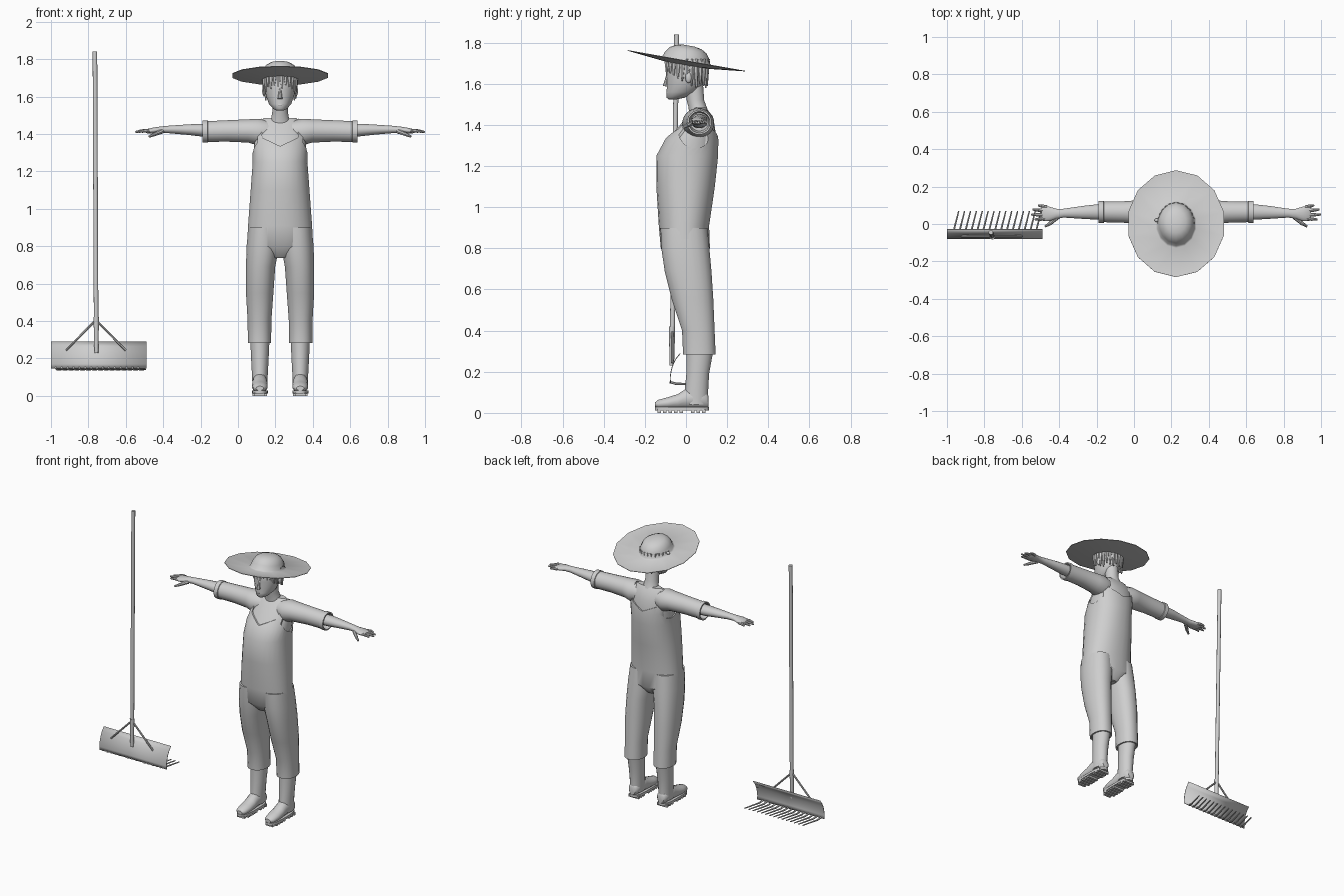
import bpy, bmesh, math
from mathutils import Vector, Matrix

if "Cube" in bpy.data.objects:
    bpy.data.objects.remove(bpy.data.objects["Cube"], do_unlink=True)

grey = bpy.data.materials.new("plain grey")
grey.use_nodes = True
grey.diffuse_color = (0.62, 0.62, 0.62, 1)
grey.node_tree.nodes["Principled BSDF"].inputs["Base Color"].default_value = grey.diffuse_color

BODY_X = 0.225
SIDES = (("right", -1), ("left", 1))


def smooth(obj, angle=40):
    bpy.ops.object.select_all(action='DESELECT')
    obj.select_set(True)
    bpy.context.view_layer.objects.active = obj
    bpy.ops.object.shade_smooth_by_angle(angle=math.radians(angle))


def make(name, bm, angle=40):
    bmesh.ops.recalc_face_normals(bm, faces=bm.faces)
    mesh = bpy.data.meshes.new(name)
    bm.to_mesh(mesh)
    bm.free()
    mesh.materials.append(grey)
    obj = bpy.data.objects.new(name, mesh)
    bpy.context.collection.objects.link(obj)
    smooth(obj, angle)
    return obj


def loft(name, axis, rings, sides=20, power=1.0, angle=40):
    """Skin elliptical rings (position, centre a, centre b, radius a, radius b) along an axis."""
    bm = bmesh.new()
    loops = []
    for t, a, b, ra, rb in rings:
        loop = []
        for i in range(sides):
            ang = math.tau * (i + 0.5) / sides
            c, s = math.cos(ang), math.sin(ang)
            u = a + ra * math.copysign(abs(c) ** power, c)
            v = b + rb * math.copysign(abs(s) ** power, s)
            loop.append(bm.verts.new({"x": (t, u, v), "y": (u, t, v), "z": (u, v, t)}[axis]))
        loops.append(loop)
    for low, high in zip(loops, loops[1:]):
        for i in range(sides):
            j = (i + 1) % sides
            bm.faces.new((low[i], low[j], high[j], high[i]))
    bm.faces.new(loops[0])
    bm.faces.new(loops[-1])
    return make(name, bm, angle)


def rods(name, parts, sides=8):
    """Tapered rods (start, end, start radius, end radius) in one object."""
    bm = bmesh.new()
    for p, q, r1, r2 in parts:
        p, q = Vector(p), Vector(q)
        d = q - p
        place = Matrix.Translation((p + q) / 2) @ d.to_track_quat('Z', 'Y').to_matrix().to_4x4()
        bmesh.ops.create_cone(bm, cap_ends=True, segments=sides, radius1=r1, radius2=r2,
                              depth=d.length, matrix=place)
    return make(name, bm)


def ball(name, centre, size):
    bm = bmesh.new()
    bmesh.ops.create_uvsphere(bm, u_segments=12, v_segments=8, radius=1,
                              matrix=Matrix.Translation(centre) @ Matrix.Diagonal((*size, 1)))
    return make(name, bm, 180)


def cut(obj, cutter):
    mod = obj.modifiers.new("cut", 'BOOLEAN')
    mod.operation, mod.solver, mod.object = 'DIFFERENCE', 'EXACT', cutter
    bpy.context.view_layer.objects.active = obj
    bpy.ops.object.modifier_apply(modifier=mod.name)
    bpy.data.objects.remove(cutter, do_unlink=True)


def prism(name, points, x0, depth):
    """Outline in x and z, extruded along y."""
    bm = bmesh.new()
    face = bm.faces.new([bm.verts.new((x0 + x, -depth, z)) for x, z in points])
    new = bmesh.ops.extrude_face_region(bm, geom=[face])["geom"]
    bmesh.ops.translate(bm, vec=(0, 2 * depth, 0),
                        verts=[v for v in new if isinstance(v, bmesh.types.BMVert)])
    return make(name, bm)


# Torso: height, centre depth, half depth, half width
torso = [(0.74, 0, 0.07, 0.06), (0.8, -0.003, 0.12, 0.178), (0.91, -0.01, 0.123, 0.172),
         (1.1, -0.002, 0.143, 0.158), (1.25, 0.006, 0.151, 0.147), (1.33, 0.028, 0.13, 0.147),
         (1.41, 0.057, 0.088, 0.142), (1.46, 0.065, 0.06, 0.125), (1.488, 0.07, 0.035, 0.095)]
loft("shirt", "z", [(z - 0.004, BODY_X, y, w - 0.007, d - 0.007) for z, y, d, w in torso], 28, 0.9)
overalls = loft("overalls_top", "z", [(z, BODY_X, y, w, d) for z, y, d, w in torso], 28, 0.9)
cut(overalls, prism("neck_cutter", [(-0.095, 1.38), (0, 1.335), (0.095, 1.38),
                                    (0.105, 1.6), (-0.105, 1.6)], BODY_X, 0.5))
for side, s in SIDES:
    cut(overalls, loft("armhole_cutter", "x", [(BODY_X + s * d, 0.045, 1.385, 0.085, 0.1)
                                               for d in (0.122, 0.3)]))
smooth(overalls)

# Trouser legs, boots, sleeves, arms and hands
for side, s in SIDES:
    leg = [(0.32, 0.11, 0.065, 0.05, 0.065), (0.283, 0.11, 0.065, 0.053, 0.07),
           (0.283, 0.11, 0.065, 0.063, 0.08), (0.4, 0.11, 0.06, 0.064, 0.08),
           (0.55, 0.109, 0.032, 0.074, 0.102), (0.69, 0.104, 0.01, 0.079, 0.115),
           (0.8, 0.092, -0.003, 0.088, 0.118), (0.9, 0.086, -0.01, 0.084, 0.115)]
    loft(side + "_trouser_leg", "z", [(z, BODY_X + s * x, y, w, d) for z, x, y, w, d in leg], 20, 0.9)

    foot_x = BODY_X + s * 0.108
    loft(side + "_boot_shaft", "z", [(0.04, foot_x, 0.048, 0.04, 0.06), (0.1, foot_x, 0.05, 0.042, 0.058),
                                     (0.19, foot_x, 0.057, 0.047, 0.056), (0.3, foot_x, 0.067, 0.052, 0.066)])
    foot = [(-0.15, 0.04, 0.012, 0.02), (-0.135, 0.042, 0.022, 0.034), (-0.09, 0.047, 0.029, 0.042),
            (-0.04, 0.055, 0.037, 0.042), (0, 0.068, 0.05, 0.04), (0.06, 0.07, 0.05, 0.04),
            (0.1, 0.06, 0.04, 0.033), (0.11, 0.055, 0.028, 0.022)]
    loft(side + "_boot_foot", "y", [(y, foot_x, z, w, h) for y, z, h, w in foot], 16)
    loft(side + "_boot_sole", "z", [(z, foot_x, -0.02, 0.043, 0.132) for z in (0.012, 0.028)], 20, 0.7)
    tread = bmesh.new()
    for i in range(9):
        y = -0.13 + i * 0.027
        if i != 5:
            width = 0.056 if i == 0 else 0.078
            bmesh.ops.create_cube(tread, size=1, matrix=Matrix.Translation((foot_x, y, 0.009))
                                  @ Matrix.Diagonal((width, 0.017, 0.018, 1)))
    make(side + "_boot_tread", tread)

    sleeve = [(0.06, 0.06, 1.41, 0.06, 0.06), (0.12, 0.06, 1.41, 0.078, 0.072),
              (0.17, 0.062, 1.416, 0.068, 0.063), (0.28, 0.064, 1.416, 0.058, 0.058),
              (0.385, 0.065, 1.413, 0.056, 0.056), (0.387, 0.065, 1.413, 0.06, 0.06),
              (0.415, 0.065, 1.413, 0.06, 0.06), (0.415, 0.065, 1.413, 0.052, 0.052),
              (0.37, 0.065, 1.415, 0.046, 0.044)]
    loft(side + "_sleeve", "x", [(BODY_X + s * d, *r) for d, *r in sleeve])
    arm = [(0.34, 0.065, 1.418, 0.042, 0.036), (0.43, 0.064, 1.421, 0.041, 0.034),
           (0.5, 0.062, 1.423, 0.035, 0.028), (0.6, 0.058, 1.424, 0.024, 0.02),
           (0.64, 0.055, 1.422, 0.027, 0.018), (0.68, 0.054, 1.418, 0.04, 0.016),
           (0.71, 0.057, 1.415, 0.042, 0.012), (0.72, 0.057, 1.414, 0.036, 0.007)]
    loft(side + "_arm", "x", [(BODY_X + s * d, *r) for d, *r in arm], 16)
    fingers = []
    for base, tip, reach in ((0.09, 0.1, 0.738), (0.07, 0.077, 0.767),
                             (0.048, 0.05, 0.774), (0.028, 0.025, 0.755)):
        start = Vector((BODY_X + s * 0.69, base, 1.416))
        end = Vector((BODY_X + s * reach, tip, 1.411))
        middle = start.lerp(end, 0.6) + Vector((0, 0, 0.003))
        fingers += [(start, middle, 0.01, 0.009), (middle, end, 0.009, 0.005)]
    fingers.append(((BODY_X + s * 0.63, 0.04, 1.415), (BODY_X + s * 0.675, 0.002, 1.397), 0.013, 0.01))
    fingers.append(((BODY_X + s * 0.672, 0.004, 1.398), (BODY_X + s * 0.7, -0.013, 1.386), 0.01, 0.006))
    rods(side + "_fingers", fingers)
    ball(side + "_ear", (BODY_X + s * 0.086, 0.012, 1.63), (0.01, 0.016, 0.026))

# Neck, head and face
loft("neck", "z", [(1.45, BODY_X, 0.065, 0.06, 0.05), (1.485, BODY_X, 0.057, 0.048, 0.045),
                   (1.52, BODY_X, 0.046, 0.042, 0.043), (1.62, BODY_X, 0.035, 0.044, 0.047)])
head = [(1.525, -0.065, 0.02, 0.018), (1.533, -0.05, 0.045, 0.036), (1.56, -0.02, 0.075, 0.06),
        (1.6, -0.004, 0.09, 0.075), (1.64, 0.002, 0.097, 0.083), (1.7, 0.005, 0.1, 0.086),
        (1.74, 0.005, 0.07, 0.06)]
loft("head", "z", [(z, BODY_X, y, w, d) for z, y, d, w in head], 20, 1, 180)
rods("nose", [((BODY_X, -0.09, 1.645), (BODY_X, -0.1, 1.588), 0.005, 0.013)])
ball("lips", (BODY_X, -0.086, 1.556), (0.02, 0.01, 0.007))

# Hair locks hanging below the hat
locks = []
for i in range(26):
    a = math.tau * i / 26
    c, k = math.cos(a), math.sin(a)
    drop = 1.66 if k < -0.5 else 1.625 if k < 0.2 else 1.6
    locks.append(((BODY_X + 0.082 * c, 0.005 + 0.094 * k, 1.72),
                  (BODY_X + 0.087 * c, 0.005 + 0.098 * k, drop - 0.01 * (i % 3)), 0.018, 0.004))
rods("hair", locks, 6)

# Straw hat, tilted up at the front
profile = [(-0.012, 0.09, 0.1), (0.008, 0.262, 0.29), (0.011, 0.262, 0.29), (-0.002, 0.11, 0.13),
           (0.006, 0.102, 0.12), (0.035, 0.093, 0.11), (0.062, 0.078, 0.09), (0.077, 0.054, 0.063),
           (0.084, 0.024, 0.028)]
hat = loft("sun_hat", "z", [(z, 0, 0, w, d) for z, w, d in profile], 14, 1, 50)
hat.location = (BODY_X, 0, 1.703)
hat.rotation_euler.x = math.radians(-10)
ball("hat_knot", (BODY_X - 0.104, 0.02, 1.712), (0.012, 0.01, 0.01))

# Rake: curved blade, teeth, handle and braces
blade = bmesh.new()
curve = [(-0.03, 0.29), (-0.05, 0.265), (-0.066, 0.235), (-0.075, 0.2), (-0.079, 0.17), (-0.077, 0.146)]
rows = [[blade.verts.new((x, y, z)) for x in (-1, -0.49)] for y, z in curve]
for a, b in zip(rows, rows[1:]):
    blade.faces.new((a[0], a[1], b[1], b[0]))
plate = make("rake_blade", blade)
plate.modifiers.new("thickness", 'SOLIDIFY').thickness = 0.004

teeth = []
for i in range(15):
    x = -0.975 + i * 0.0315
    teeth += [((x, -0.079, 0.15), (x + 0.008, -0.045, 0.141), 0.006, 0.006),
              ((x + 0.008, -0.048, 0.141), (x + 0.038, 0.07, 0.141), 0.006, 0.004)]
rods("rake_teeth", teeth, 6)
rods("rake_handle", [((-0.758, -0.068, 0.26), (-0.765, -0.045, 1.84), 0.0125, 0.0125),
                     ((-0.757, -0.07, 0.23), (-0.758, -0.068, 0.42), 0.01, 0.015)], 12)
rods("rake_braces", [((-0.76, -0.066, 0.405), (-0.76 + s * 0.16, -0.066, 0.243), 0.006, 0.006)
                     for _, s in SIDES])
